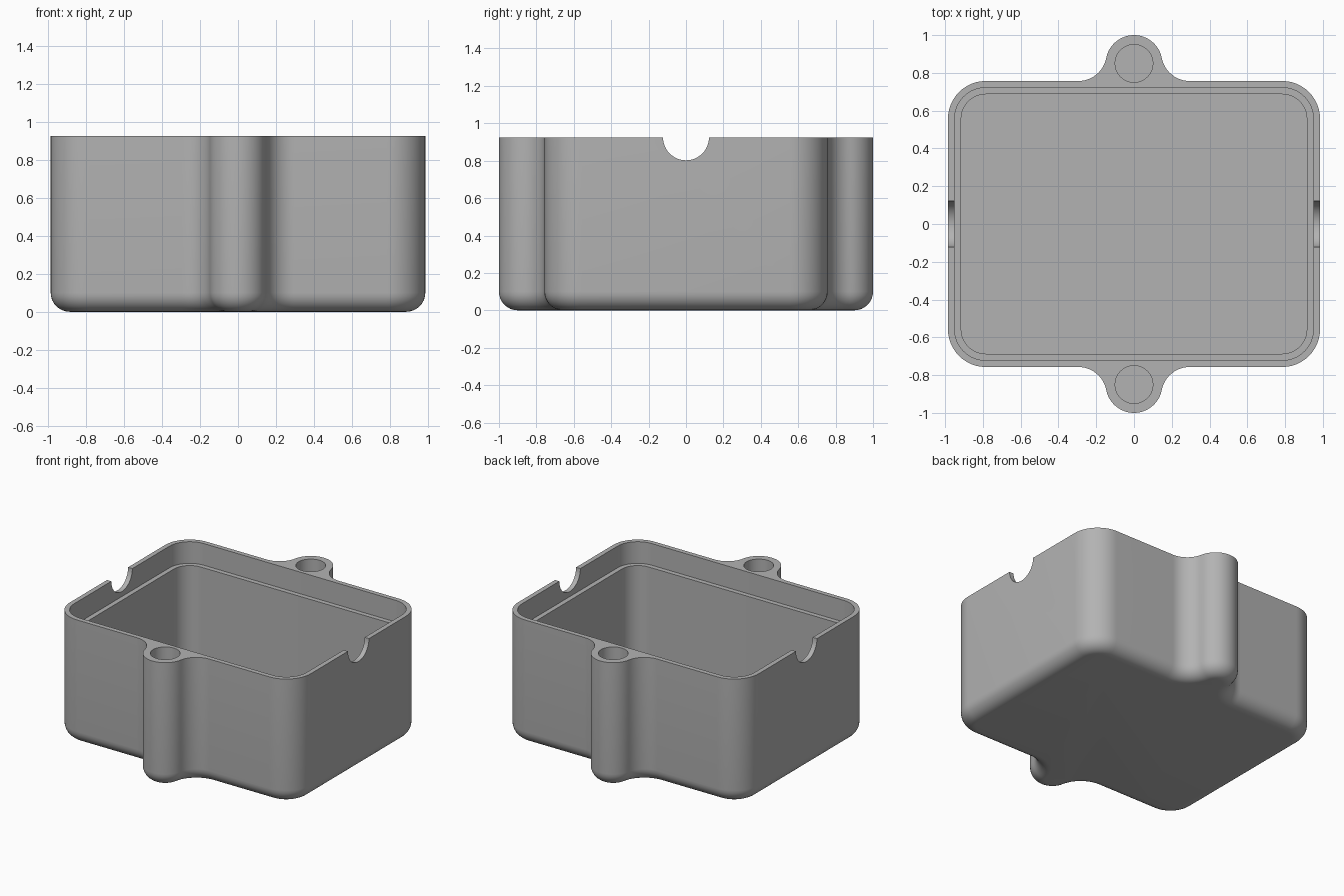
import bpy
import bmesh
from math import pi, sin, cos, atan2, sqrt

cube = bpy.data.objects.get("Cube")
if cube:
    bpy.data.objects.remove(cube, do_unlink=True)

HALF_X, HALF_Y, HEIGHT = 0.985, 0.757, 0.925
CORNER, EDGE = 0.2, 0.1               # plan corner and bottom edge radii
LUG_Y, LUG_R, BLEND = 0.85, 0.15, 0.15
LEDGE_Z, FLOOR_Z = 0.765, 0.07
RIM, WALL = 0.035, 0.07

grey = bpy.data.materials.new("Plain grey")
grey.use_nodes = True
grey.diffuse_color = (0.45, 0.45, 0.45, 1)
grey.node_tree.nodes["Principled BSDF"].inputs["Base Color"].default_value = (0.45, 0.45, 0.45, 1)


def arc(cx, cy, r, a0, a1, n):
    return [(cx + r * cos(a0 + (a1 - a0) * i / n),
             cy + r * sin(a0 + (a1 - a0) * i / n)) for i in range(n + 1)]


def outline(inset, lugs):
    """Rounded rectangle, optionally with blended screw lugs, moved inwards."""
    cx, cy, r = HALF_X - CORNER, HALF_Y - CORNER, CORNER - inset
    half = arc(cx, cy, r, 0, pi / 2, 12)
    if lugs:
        by = HALF_Y + BLEND
        bx = sqrt((LUG_R + BLEND) ** 2 - (by - LUG_Y) ** 2)
        tilt = atan2(by - LUG_Y, bx)
        half += arc(bx, by, BLEND + inset, 1.5 * pi, pi + tilt, 12)
        half += arc(0, LUG_Y, LUG_R - inset, tilt, pi - tilt, 24)[1:-1]
        half += arc(-bx, by, BLEND + inset, -tilt, -pi / 2, 12)
    half += arc(-cx, cy, r, pi / 2, pi, 12)
    return half + [(-x, -y) for x, y in half]


def loft(name, rings):
    """Closed solid through (points, z) rings, listed from bottom to top."""
    bm = bmesh.new()
    loops = [[bm.verts.new((x, y, z)) for x, y in pts] for pts, z in rings]
    for low, high in zip(loops, loops[1:]):
        for i in range(len(low)):
            j = (i + 1) % len(low)
            bm.faces.new((low[i], low[j], high[j], high[i]))
    bm.faces.new(loops[0][::-1])
    bm.faces.new(loops[-1])
    mesh = bpy.data.meshes.new(name)
    bm.to_mesh(mesh)
    bm.free()
    mesh.materials.append(grey)
    obj = bpy.data.objects.new(name, mesh)
    bpy.context.collection.objects.link(obj)
    return obj


# Outer body with a rounded bottom edge
steps = [i / 8 * pi / 2 for i in range(9)]
body = loft("box_body",
            [(outline(EDGE * (1 - sin(a)), True), EDGE * (1 - cos(a))) for a in steps]
            + [(outline(0, True), HEIGHT)])

# Stepped cavity with a ledge below the rim
cutters = [loft("cavity_cutter", [(outline(WALL, False), FLOOR_Z),
                                  (outline(WALL, False), LEDGE_Z),
                                  (outline(RIM, False), LEDGE_Z),
                                  (outline(RIM, False), HEIGHT + 0.1)])]

# Blind screw holes in the two lugs
for side, y in (("front", -LUG_Y), ("back", LUG_Y)):
    ring = arc(0, y, 0.1, 0, 2 * pi, 40)[:-1]
    cutters.append(loft(side + "_hole_cutter", [(ring, 0.3), (ring, HEIGHT + 0.1)]))

# Half-round cable notches through both side rims
bpy.ops.mesh.primitive_cylinder_add(vertices=48, radius=0.123, depth=2.4,
                                    location=(0, 0, HEIGHT), rotation=(0, pi / 2, 0))
notch = bpy.context.object
notch.name = "notch_cutter"
notch.data.materials.append(grey)
cutters.append(notch)

bpy.ops.object.select_all(action='DESELECT')
bpy.context.view_layer.objects.active = body
body.select_set(True)
for cutter in cutters:
    mod = body.modifiers.new(cutter.name, 'BOOLEAN')
    mod.operation = 'DIFFERENCE'
    mod.solver = 'EXACT'
    mod.object = cutter
    bpy.ops.object.modifier_apply(modifier=mod.name)
    bpy.data.objects.remove(cutter, do_unlink=True)

bpy.ops.object.shade_smooth_by_angle(angle=pi / 6)
